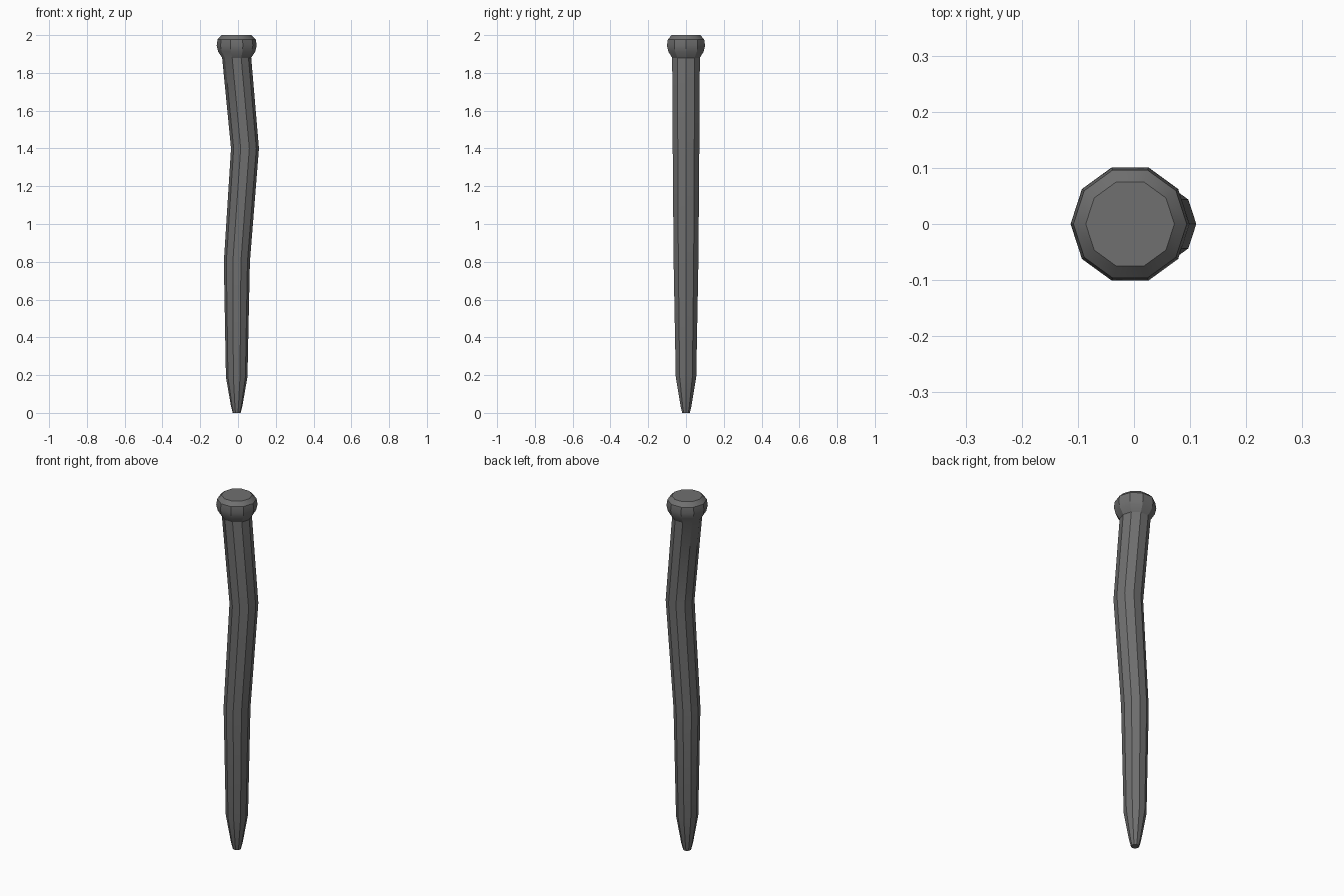
import bpy, bmesh, math

if "Cube" in bpy.data.objects:
    bpy.data.objects.remove(bpy.data.objects["Cube"])

SIDES = 10
# rings along the bent nail: centre x, height, radius
RINGS = [
    (-0.007, 0.00, 0.021), (-0.007, 0.035, 0.030), (-0.007, 0.19, 0.057),   # point
    (-0.006, 0.80, 0.069), (0.037, 1.40, 0.074),                            # bent shaft
    (-0.007, 1.88, 0.077), (-0.007, 1.912, 0.098),                          # neck
    (-0.007, 1.945, 0.106), (-0.007, 1.978, 0.101), (-0.007, 2.00, 0.079),  # head
]

bm = bmesh.new()
loops = []
for cx, z, r in RINGS:
    loops.append([bm.verts.new((cx + r * math.cos(2 * math.pi * i / SIDES),
                                r * math.sin(2 * math.pi * i / SIDES), z))
                  for i in range(SIDES)])

# skin between neighbouring rings, then cap both ends
for a, b in zip(loops, loops[1:]):
    for i in range(SIDES):
        j = (i + 1) % SIDES
        bm.faces.new((a[i], a[j], b[j], b[i]))
bm.faces.new(loops[0][::-1])
bm.faces.new(loops[-1])

mesh = bpy.data.meshes.new("bent_nail")
bm.to_mesh(mesh)
bm.free()
nail = bpy.data.objects.new("bent_nail", mesh)
bpy.context.collection.objects.link(nail)

# dark iron
iron = bpy.data.materials.new("dark_iron")
iron.diffuse_color = (0.16, 0.16, 0.16, 1)
iron.use_nodes = True
iron.node_tree.nodes["Principled BSDF"].inputs["Base Color"].default_value = iron.diffuse_color
mesh.materials.append(iron)

# soft along the length, crisp between the ten sides
bpy.context.view_layer.objects.active = nail
nail.select_set(True)
bpy.ops.object.shade_smooth_by_angle(angle=math.radians(30))
